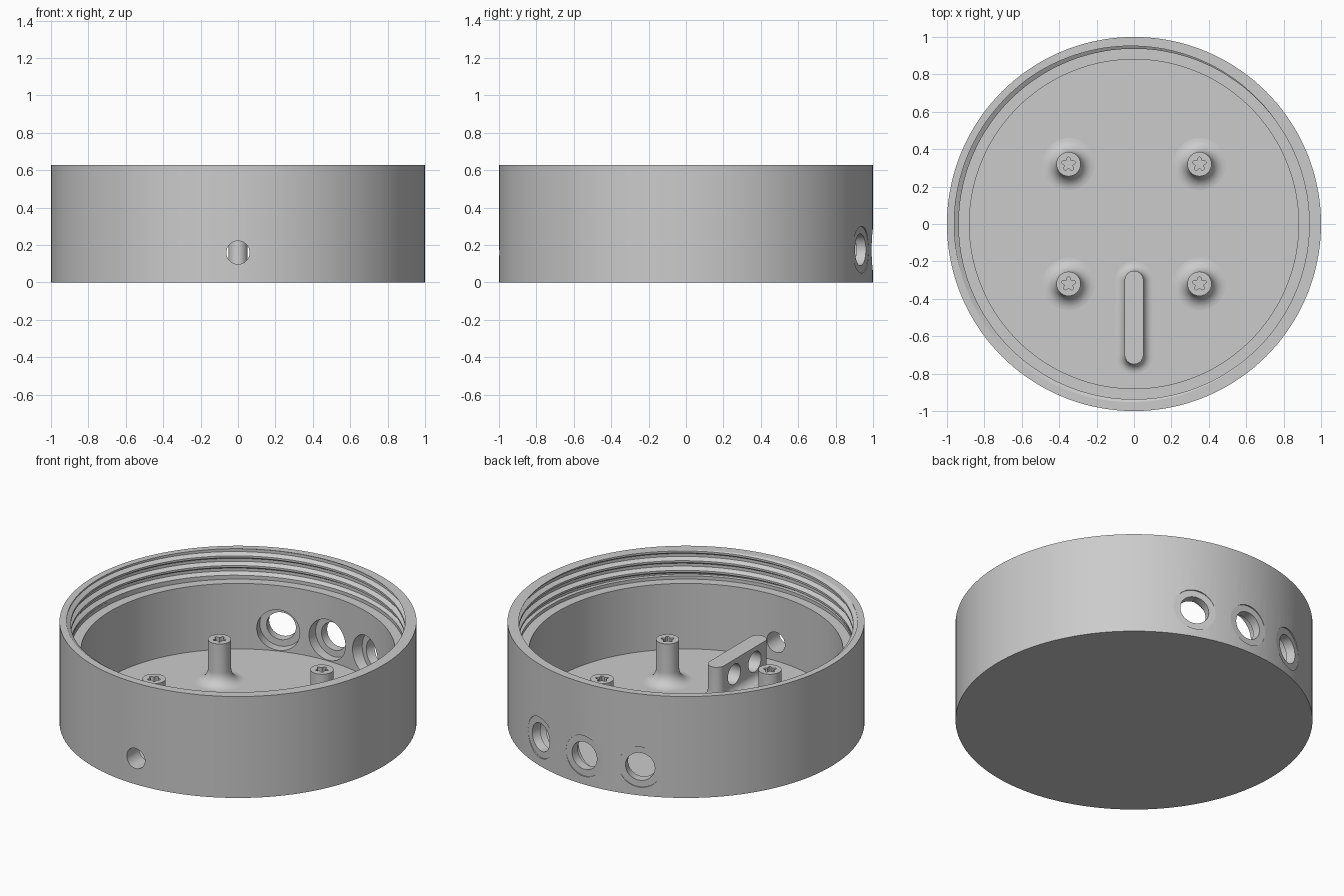
import bpy, bmesh, math
from mathutils import Matrix, Vector

if "Cube" in bpy.data.objects:
    bpy.data.objects.remove(bpy.data.objects["Cube"])

TAU = 2 * math.pi
FLOOR, LEDGE, TOP = 0.045, 0.45, 0.627
SEG = 144

grey = bpy.data.materials.new("plain grey")
grey.diffuse_color = (0.6, 0.6, 0.6, 1)
grey.use_nodes = True
grey.node_tree.nodes["Principled BSDF"].inputs["Base Color"].default_value = grey.diffuse_color


def loft(name, rings):
    """Skin a stack of rings (last point repeats the first) and cap both ends."""
    bm = bmesh.new()
    vs = [[bm.verts.new(p) for p in ring] for ring in rings]
    for a, b in zip(vs, vs[1:]):
        for i in range(len(a) - 1):
            bm.faces.new((a[i], a[i + 1], b[i + 1], b[i]))
    bm.faces.new(vs[0][:-1])
    bm.faces.new(vs[-1][:-1])
    bmesh.ops.remove_doubles(bm, verts=bm.verts[:], dist=1e-5)
    bmesh.ops.recalc_face_normals(bm, faces=bm.faces[:])
    me = bpy.data.meshes.new(name)
    bm.to_mesh(me)
    bm.free()
    me.materials.append(grey)
    ob = bpy.data.objects.new(name, me)
    bpy.context.collection.objects.link(ob)
    return ob


def circle(r, z, n=48):
    return [(r * math.cos(TAU * i / n), r * math.sin(TAU * i / n), z) for i in range(n + 1)]


def rod(start, end, r):
    """Cylinder between two points, used as a cutter."""
    start, end = Vector(start), Vector(end)
    ob = loft("cutter", [circle(r, 0), circle(r, (end - start).length)])
    turn = (end - start).to_track_quat('Z', 'Y').to_matrix().to_4x4()
    ob.data.transform(Matrix.Translation(start) @ turn)
    return ob


def radial_rod(deg, z, r, a, b):
    c, s = math.cos(math.radians(deg)), math.sin(math.radians(deg))
    return rod((a * c, a * s, z), (b * c, b * s, z), r)


def cut(ob, cutters):
    bpy.context.view_layer.objects.active = ob
    for c in cutters:
        c.hide_render = True
        m = ob.modifiers.new("cut", 'BOOLEAN')
        m.operation, m.solver, m.object = 'DIFFERENCE', 'EXACT', c
        bpy.ops.object.modifier_apply(modifier=m.name)
        bpy.data.objects.remove(c)


def smooth(ob):
    bpy.ops.object.select_all(action='DESELECT')
    ob.select_set(True)
    bpy.context.view_layer.objects.active = ob
    bpy.ops.object.shade_smooth_by_angle(angle=math.radians(30))


# Threaded cup: a turned section whose screw thread climbs with the angle
PITCH, CREST, ROOT, THREAD_LOW = 0.06, 0.937, 0.961, 0.47
KNOTS = [(0.1, CREST), (0.35, ROOT), (0.65, ROOT), (0.9, CREST)]


def thread_radius(z, turn):
    f = ((z - TOP) / PITCH - turn) % 1.0
    f = min(f, 1 - f)
    t = min(max((f - 0.1) / 0.25, 0), 1)
    return CREST + t * (ROOT - CREST)


def cup_section(turn):
    pts = [(0.88, FLOOR), (0.88, LEDGE), (CREST, LEDGE), (CREST, THREAD_LOW),
           (thread_radius(THREAD_LOW, turn), THREAD_LOW)]
    for n in range(-5, 1):
        for f, r in KNOTS:
            z = TOP + PITCH * (n + f + turn)
            if not THREAD_LOW < z < TOP:
                z = min(max(z, THREAD_LOW), TOP)
                r = thread_radius(z, turn)
            pts.append((r, z))
    return pts + [(thread_radius(TOP, turn), TOP), (1, TOP), (1, 0)]


columns = []
for i in range(SEG + 1):
    c, s = math.cos(TAU * i / SEG), math.sin(TAU * i / SEG)
    columns.append([(r * c, r * s, z) for r, z in cup_section(i / SEG)])
cup = loft("threaded_cup", list(zip(*columns)))

# Three recessed ports at the back, one plain cable hole at the front
cutters = [radial_rod(-90, 0.16, 0.062, 0.83, 1.1)]
for deg in (70, 90, 110):
    cutters += [radial_rod(deg, 0.175, 0.125, 0.80, 0.937),
                radial_rod(deg, 0.175, 0.085, 0.80, 1.1),
                radial_rod(deg, 0.175, 0.125, 0.992, 1.1)]
cut(cup, cutters)
smooth(cup)


def fillet(r, n=8):
    """Offset and height pairs of a concave foot of radius r."""
    return [(r - r * math.sin(a), FLOOR + r - r * math.cos(a))
            for a in (math.pi / 2 * k / n for k in range(n + 1))]


# Four screw posts with flared feet and star sockets
for x in (-0.35, 0.35):
    for y in (-0.32, 0.32):
        rings = [circle(0.14, FLOOR - 0.01)]
        rings += [circle(0.065 + d, z) for d, z in fillet(0.075)]
        post = loft("screw_post", rings + [circle(0.065, 0.30)])
        star = []
        for i in range(61):
            a = TAU * i / 60
            r = 0.030 + 0.008 * math.cos(5 * (a - math.pi / 2))
            star.append((r * math.cos(a), r * math.sin(a)))
        cut(post, [loft("cutter", [[(u, v, z) for u, v in star] for z in (0.18, 0.35)])])
        post.data.transform(Matrix.Translation((x, y, 0)))
        smooth(post)


# Strain relief fin with rounded ends and two tie holes
def stadium(r, z, n=16):
    pts = []
    for cy, start in ((-0.30, 0), (-0.70, math.pi)):
        for i in range(n + 1):
            a = start + math.pi * i / n
            pts.append((r * math.cos(a), cy + r * math.sin(a), z))
    return pts + pts[:1]


rings = [stadium(0.10, FLOOR - 0.01)]
rings += [stadium(0.05 + d, z) for d, z in fillet(0.05)]
fin = loft("tie_fin", rings + [stadium(0.05, 0.25)])
cut(fin, [rod((-0.2, y, 0.16), (0.2, y, 0.16), 0.062) for y in (-0.40, -0.60)])
smooth(fin)
